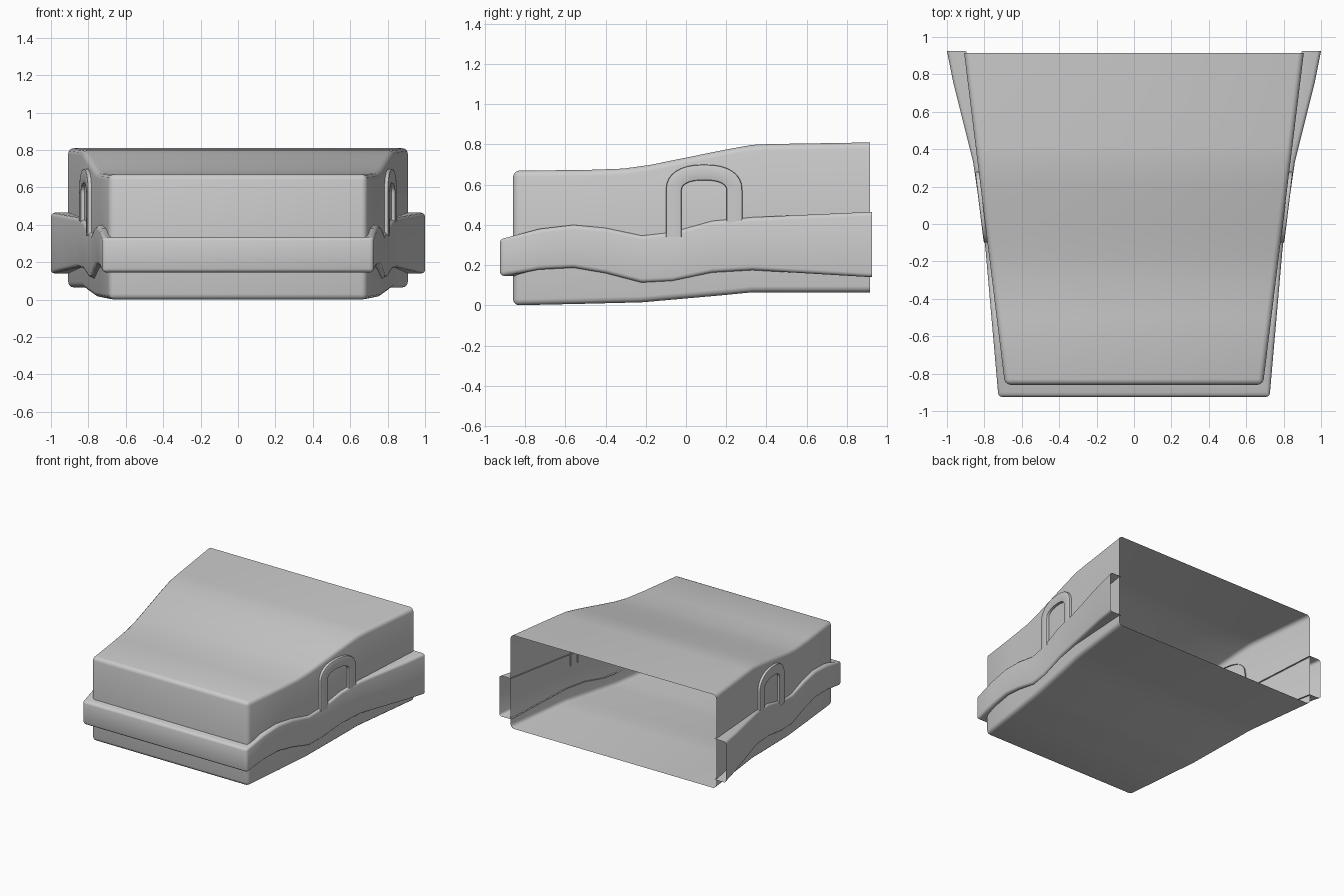
import bpy, bmesh, math

if "Cube" in bpy.data.objects:
    bpy.data.objects.remove(bpy.data.objects["Cube"])


def interp(table, t):
    """Linear lookup in a list of (position, value) pairs."""
    if t <= table[0][0]:
        return table[0][1]
    for (a, va), (b, vb) in zip(table, table[1:]):
        if t <= b:
            return va + (vb - va) * (t - a) / (b - a)
    return table[-1][1]


def half_width(y):
    return 0.69 + (y + 0.86) / 1.775 * 0.218


def loft(name, rings, closed_ring, cap_start=False, closed_path=False, bevel=0.03, segments=3):
    """Skin a row of equal-length sections, bevel sharp edges, smooth the rest."""
    bm = bmesh.new()
    rows = [[bm.verts.new(p) for p in ring] for ring in rings]
    n = len(rows[0])
    pairs = list(zip(rows, rows[1:]))
    if closed_path:
        pairs.append((rows[-1], rows[0]))
    for a, b in pairs:
        for i in range(n if closed_ring else n - 1):
            j = (i + 1) % n
            bm.faces.new((a[i], a[j], b[j], b[i]))
    if cap_start:
        bm.faces.new(rows[0])
    bmesh.ops.recalc_face_normals(bm, faces=bm.faces)
    mesh = bpy.data.meshes.new(name)
    bm.to_mesh(mesh)
    bm.free()
    obj = bpy.data.objects.new(name, mesh)
    bpy.context.collection.objects.link(obj)
    mod = obj.modifiers.new("edge_bevel", 'BEVEL')
    mod.width = bevel
    mod.segments = segments
    mod.limit_method = 'ANGLE'
    mod.angle_limit = math.radians(45)
    bpy.ops.object.select_all(action='DESELECT')
    obj.select_set(True)
    bpy.context.view_layer.objects.active = obj
    bpy.ops.object.modifier_apply(modifier=mod.name)
    bpy.ops.object.shade_smooth_by_angle(angle=math.radians(35))
    return obj


# Tapered body shell, open at the back
top = [(-0.86, 0.67), (-0.5, 0.673), (-0.31, 0.68), (-0.18, 0.698), (0.2, 0.775),
       (0.33, 0.798), (0.42, 0.802), (0.915, 0.81)]
bottom = [(-0.86, 0.0), (-0.5, 0.008), (-0.22, 0.015), (0.2, 0.052), (0.33, 0.065), (0.915, 0.065)]
rings = []
for y in (-0.86, -0.5, -0.31, -0.22, -0.18, 0.0, 0.2, 0.33, 0.42, 0.915):
    w, zb, zt = half_width(y), interp(bottom, y), interp(top, y)
    rings.append([(-w, y, zb), (w, y, zb), (w, y, zt), (-w, y, zt)])
loft("body_shell", rings, True, cap_start=True)

# Wavy bumper band wrapping the front and both sides
band_top = [(-0.925, 0.335), (-0.73, 0.38), (-0.56, 0.40), (-0.4, 0.385), (-0.22, 0.347),
            (-0.07, 0.365), (0.13, 0.42), (0.33, 0.438), (0.925, 0.465)]
band_bottom = [(-0.925, 0.145), (-0.73, 0.178), (-0.56, 0.187), (-0.4, 0.16), (-0.22, 0.113),
               (-0.07, 0.12), (0.13, 0.163), (0.33, 0.175), (0.925, 0.14)]
band_out = [(-0.925, 0.725), (-0.1, 0.797), (0.33, 0.86), (0.75, 0.965), (0.925, 1.0)]
side = []
for y in (0.925, 0.75, 0.33, 0.13, 0.03, -0.07, -0.15, -0.22, -0.31, -0.4, -0.48, -0.56,
          -0.65, -0.73, -0.925):
    xo, zb, zt = interp(band_out, y), interp(band_bottom, y), interp(band_top, y)
    yi = max(y, -0.85)
    xi = half_width(yi) - 0.012
    side.append([(xi, yi, zb), (xo, y, zb), (xo, y, zt), (xi, yi, zt)])
mirrored = [[(-x, y, z) for x, y, z in ring] for ring in reversed(side)]
loft("bumper_band", side + mirrored, False, bevel=0.02)


# Raised arch frames on both side walls
def arch_outline(half, rise, steps=16):
    cy, spring, foot = 0.09, 0.57, 0.34
    pts = [(cy + half, foot)]
    for k in range(steps + 1):
        a = math.pi * k / steps
        c, s = math.cos(a), math.sin(a)
        e = 0.85  # slightly squared shoulders
        pts.append((cy + half * math.copysign(abs(c) ** e, c), spring + rise * max(s, 0) ** e))
    pts.append((cy - half, foot))
    return pts


outer, inner = arch_outline(0.19, 0.13), arch_outline(0.112, 0.052)
for label, s in (("right", 1), ("left", -1)):
    sections = []
    for (yo, zo), (yi, zi) in zip(outer, inner):
        sections.append([(s * (half_width(y) + d), y, z) for y, z, d in
                         ((yo, zo, -0.01), (yo, zo, 0.02), (yi, zi, 0.02), (yi, zi, -0.01))])
    loft(label + "_arch_frame", sections, False, bevel=0.008, segments=2)
